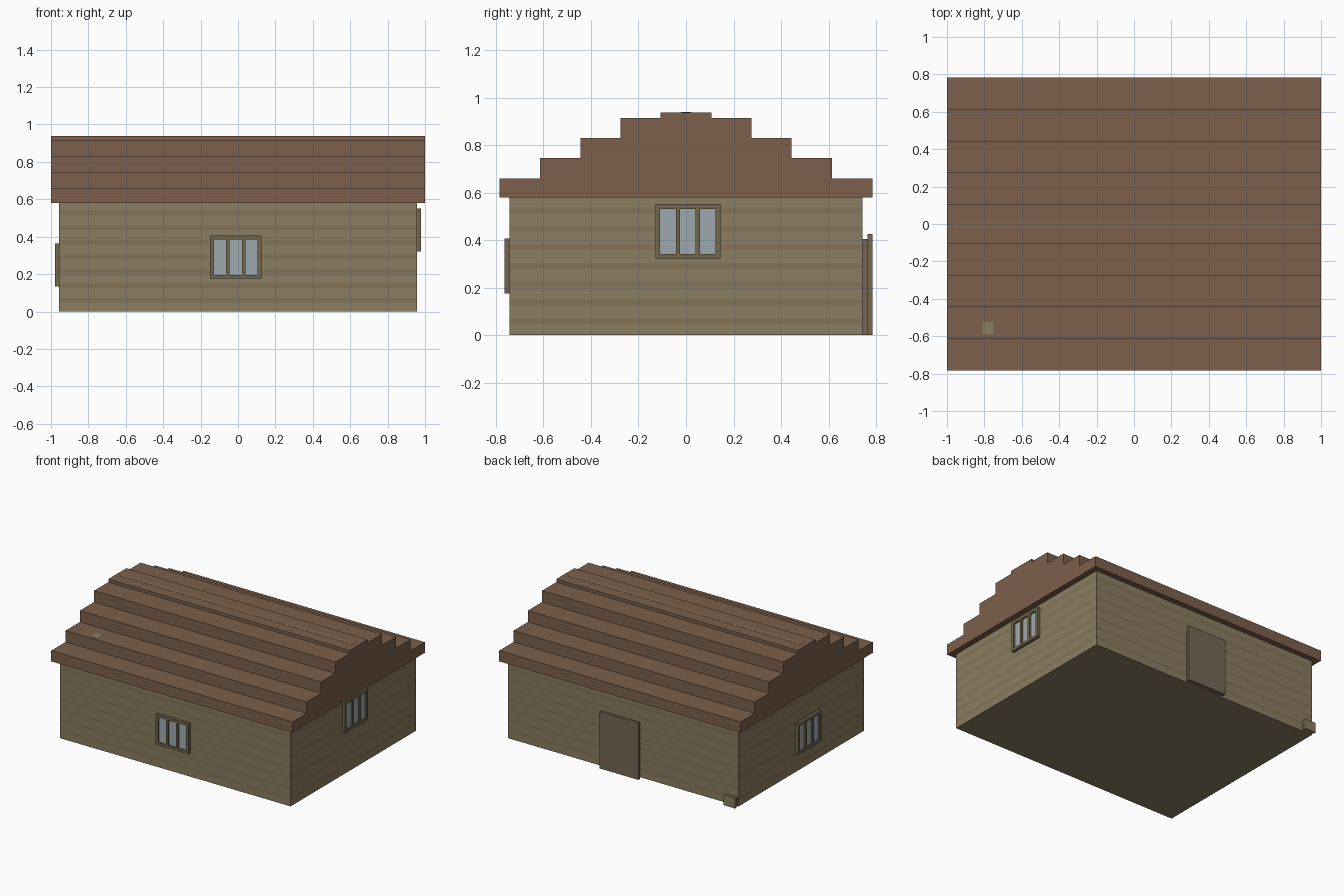
import bpy, bmesh
from mathutils import Matrix, Vector
from math import radians

if "Cube" in bpy.data.objects:
    bpy.data.objects.remove(bpy.data.objects["Cube"])


def material(name, rgb):
    m = bpy.data.materials.new(name)
    m.diffuse_color = (*rgb, 1)
    m.use_nodes = True
    m.node_tree.nodes["Principled BSDF"].inputs["Base Color"].default_value = m.diffuse_color
    return m


WALL = material("wall_wood", (0.26, 0.205, 0.12))
WALL_DARK = material("wall_seam", (0.225, 0.175, 0.1))
ROOF = material("roof_brown", (0.20, 0.115, 0.07))
RIDGE = material("ridge_brown", (0.225, 0.13, 0.08))
FRAME = material("frame_wood", (0.17, 0.135, 0.075))
DOOR = material("door_wood", (0.18, 0.135, 0.09))
GLASS = material("glass", (0.34, 0.40, 0.43))


def make_object(name, bm, *mats):
    bmesh.ops.recalc_face_normals(bm, faces=bm.faces)
    me = bpy.data.meshes.new(name)
    bm.to_mesh(me)
    bm.free()
    for m in mats:
        me.materials.append(m)
    ob = bpy.data.objects.new(name, me)
    bpy.context.collection.objects.link(ob)
    return ob


def add_box(bm, lo, hi):
    lo, hi = Vector(lo), Vector(hi)
    mat = Matrix.Translation((lo + hi) / 2) @ Matrix.Diagonal((*(hi - lo), 1))
    bmesh.ops.create_cube(bm, size=1, matrix=mat)


def boxes(name, mat, *pairs):
    bm = bmesh.new()
    for lo, hi in pairs:
        add_box(bm, lo, hi)
    return make_object(name, bm, mat)


WX, WY, WH = 0.956, 0.742, 0.58

# walls, cut into plank courses with darker seams
bm = bmesh.new()
add_box(bm, (-WX, -WY, 0), (WX, WY, WH))
seams = [0.06 + 0.0775 * k for k in range(7)]
for z in seams:
    for cut in (z - 0.012, z + 0.012):
        bmesh.ops.bisect_plane(bm, geom=bm.verts[:] + bm.edges[:] + bm.faces[:],
                               plane_co=(0, 0, cut), plane_no=(0, 0, 1))
for f in bm.faces:
    if any(abs(f.calc_center_median().z - z) < 0.01 for z in seams):
        f.material_index = 1
make_object("walls", bm, WALL, WALL_DARK)

# stepped roof: half profile mirrored and extruded along x
steps = [(0.784, 0.66), (0.614, 0.745), (0.444, 0.83), (0.275, 0.915), (0.107, 0.938)]
half, z_prev = [], WH
for y, z in steps:
    half += [(y, z_prev), (y, z)]
    z_prev = z
profile = half + [(-y, z) for y, z in reversed(half)]
bm = bmesh.new()
face = bm.faces.new([bm.verts.new((-1, y, z)) for y, z in profile])
ext = bmesh.ops.extrude_face_region(bm, geom=[face])
bmesh.ops.translate(bm, vec=(2, 0, 0),
                    verts=[v for v in ext["geom"] if isinstance(v, bmesh.types.BMVert)])
make_object("roof", bm, ROOF)

# ridge beam and post showing flush with the roof
boxes("ridge_beam", RIDGE, ((-0.957, -0.022, 0.91), (0.957, 0.022, 0.939)))
boxes("roof_post", WALL, ((-0.81, -0.59, 0.70), (-0.75, -0.525, 0.746)))


# three-pane window facing -y, then turned onto its wall
def window(name, u, z, wall, angle):
    w, h, edge, bar, pane = 0.137, 0.115, 0.02, 0.018, 0.0665
    back, front = -wall + 0.005, -wall - 0.022
    inner = w - edge
    parts = [((u - w, front, z + s - edge / 2), (u + w, back, z + s + edge / 2))
             for s in (-h + edge / 2, h - edge / 2)]
    x0, z0, z1 = u - w, z - h + edge, z + h - edge
    widths = (edge, bar, bar, edge)
    for wd in widths:
        parts.append(((x0, front, z0), (x0 + wd, back, z1)))
        x0 += wd + (2 * inner - 2 * bar) / 3
    frame = boxes(name + "_frame", FRAME, *parts)
    glass = boxes(name + "_glass", GLASS,
                  ((u - inner, -wall - 0.01, z0), (u + inner, back, z1)))
    for ob in (frame, glass):
        ob.data.transform(Matrix.Rotation(radians(angle), 4, 'Z'))


window("front_window", -0.012, 0.291, WY, 0)
window("right_window", 0.008, 0.437, WX, 90)
window("left_window", 0.07, 0.248, WX, -90)

# back door: frame block and wider slab
boxes("door_frame", DOOR, ((-0.135, WY - 0.01, 0), (0.155, 0.763, 0.405)))
boxes("door_slab", DOOR, ((-0.153, 0.763, 0), (0.168, 0.784, 0.425)))

# small stepped block at the back corner
boxes("corner_block_inner", WALL, ((-0.945, WY - 0.01, 0), (-0.875, 0.763, 0.06)))
boxes("corner_block_outer", WALL, ((-0.955, 0.763, 0), (-0.862, 0.784, 0.075)))
